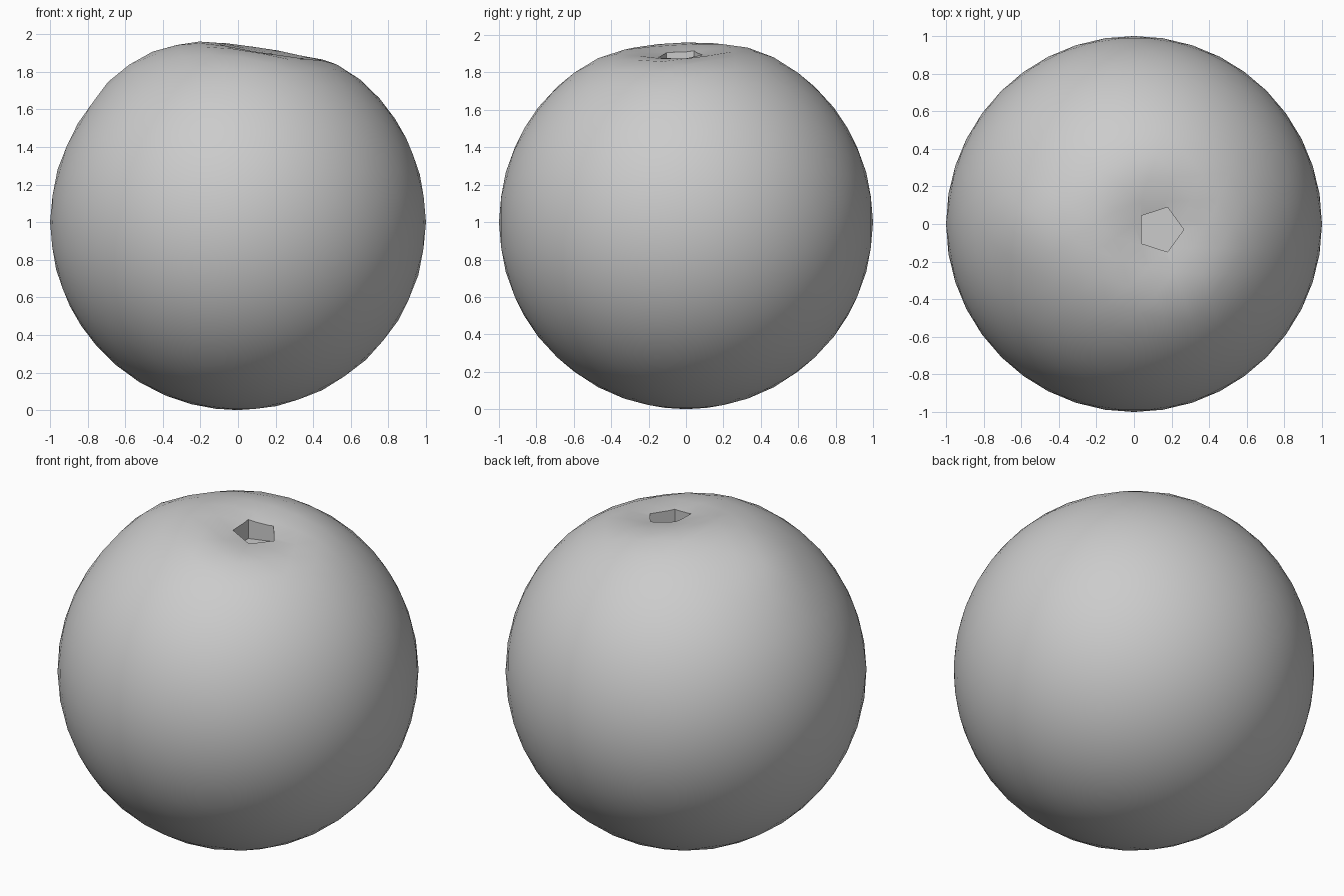
import bpy, math
from mathutils import Vector

cube = bpy.data.objects.get("Cube")
if cube:
    bpy.data.objects.remove(cube, do_unlink=True)

# single grey material
grey = bpy.data.materials.new("light_grey")
grey.use_nodes = True
colour = (0.6, 0.6, 0.6, 1)
grey.diffuse_color = colour
grey.node_tree.nodes["Principled BSDF"].inputs["Base Color"].default_value = colour

# round body
bpy.ops.mesh.primitive_ico_sphere_add(subdivisions=4, radius=1, location=(0, 0, 0))
body = bpy.context.object
body.name = "fruit_body"
body.data.materials.append(grey)


def falloff(point, centre, width):
    return math.exp(-(point - centre).length_squared / (2 * width ** 2))


# sunken crown and a slight shoulder beside it
crown = Vector((0.15, -0.04, 0.98))
shoulder = Vector((-0.58, 0, 0.82))
for v in body.data.vertices:
    p = v.co.copy()
    v.co.z -= 0.11 * falloff(p, crown, 0.19)
    v.co += p * 0.025 * falloff(p, shoulder, 0.15)
    v.co.z += 1

# five-sided stalk socket in the crown
bpy.ops.mesh.primitive_cylinder_add(vertices=5, radius=0.125, depth=0.3,
                                    location=(0.14, -0.03, 1.95),
                                    rotation=(0, 0, math.radians(-18)))
cutter = bpy.context.object
cutter.name = "socket_cutter"
cutter.hide_render = True
cutter.data.materials.append(grey)

bpy.context.view_layer.objects.active = body
cut = body.modifiers.new("socket", 'BOOLEAN')
cut.operation = 'DIFFERENCE'
cut.solver = 'EXACT'
cut.object = cutter
bpy.ops.object.modifier_apply(modifier=cut.name)
bpy.data.objects.remove(cutter, do_unlink=True)

bpy.ops.object.select_all(action='DESELECT')
body.select_set(True)
bpy.ops.object.shade_smooth_by_angle(angle=math.radians(40))
